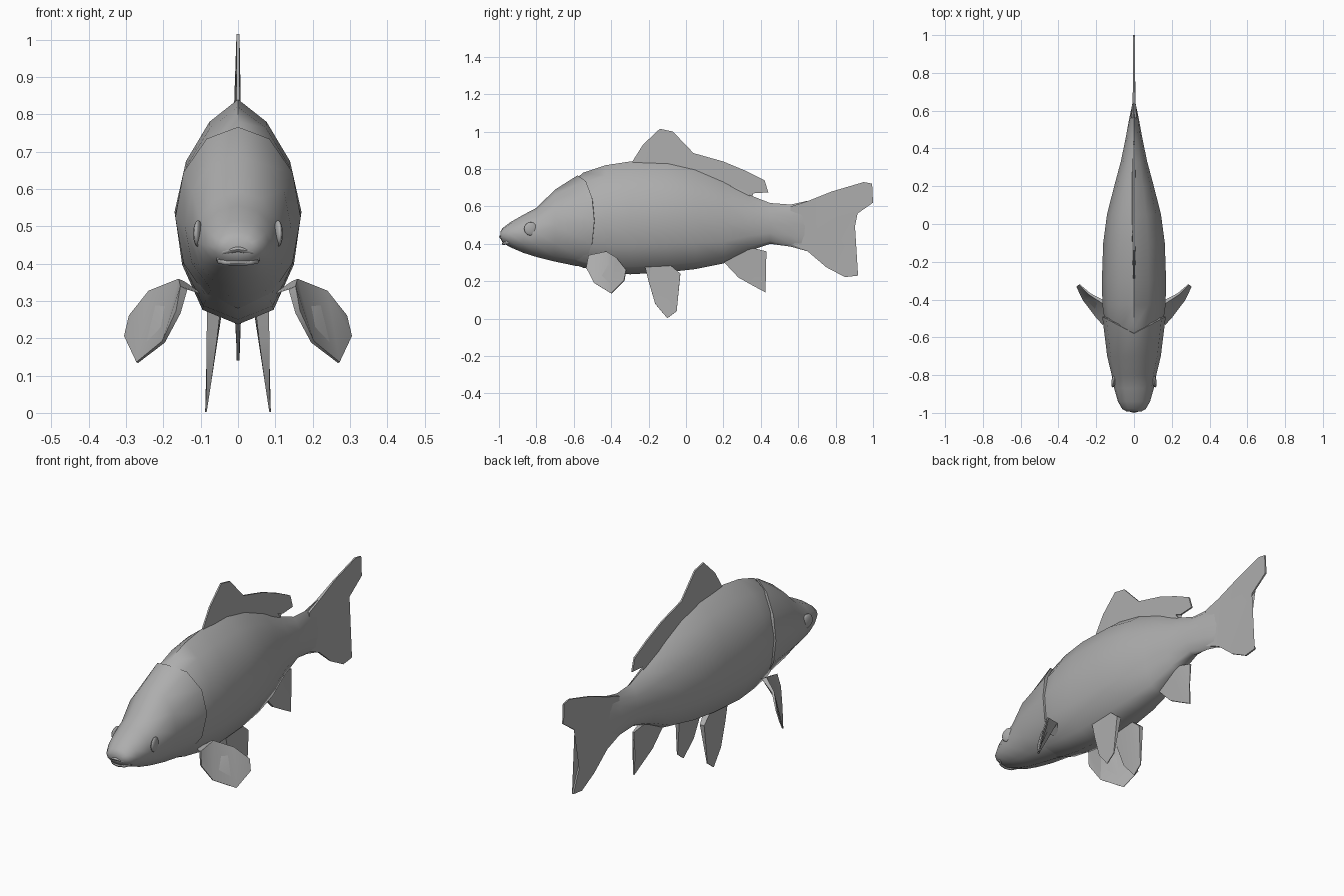
import bpy, bmesh, math
from mathutils import Vector

if "Cube" in bpy.data.objects:
    bpy.data.objects.remove(bpy.data.objects["Cube"])

grey = bpy.data.materials.new("scale grey")
grey.diffuse_color = (0.42, 0.42, 0.42, 1)
grey.use_nodes = True
grey.node_tree.nodes["Principled BSDF"].inputs["Base Color"].default_value = grey.diffuse_color


def finish(name, bm, angle=60):
    bmesh.ops.recalc_face_normals(bm, faces=bm.faces)
    me = bpy.data.meshes.new(name)
    bm.to_mesh(me)
    bm.free()
    ob = bpy.data.objects.new(name, me)
    bpy.context.collection.objects.link(ob)
    me.materials.append(grey)
    bpy.ops.object.select_all(action='DESELECT')
    ob.select_set(True)
    bpy.context.view_layer.objects.active = ob
    bpy.ops.object.shade_smooth_by_angle(angle=math.radians(angle))
    return ob


def loft(name, stations, half, sweep=0.0):
    """Skin rings (y, bottom, top, half width); the last ring may sweep back."""
    section = half + [(-x, z) for x, z in half[-2:0:-1]]
    bm = bmesh.new()
    rings = []
    for i, (y, zb, zt, w) in enumerate(stations):
        mid, h = (zb + zt) / 2, (zt - zb) / 2
        back = sweep if i >= len(stations) - 2 else 0
        rings.append([bm.verts.new((x * w, y + back * abs(x), mid + z * h))
                      for x, z in section])
    n = len(section)
    for a, b in zip(rings, rings[1:]):
        for i in range(n):
            j = (i + 1) % n
            bm.faces.new((a[i], a[j], b[j], b[i]))
    bm.faces.new(rings[0])
    bm.faces.new(rings[-1])
    return finish(name, bm)


def blade(name, pts, side=1):
    """Thin fin from outline points (x, y, z, half thickness)."""
    co = [Vector(p[:3]) for p in pts]
    normal = Vector()
    for a, b in zip(co, co[1:] + co[:1]):
        normal += a.cross(b)
    normal.normalize()
    bm = bmesh.new()
    sides = []
    for s in (1, -1):
        ring = []
        for c, p in zip(co, pts):
            v = c + normal * p[3] * s
            ring.append(bm.verts.new((v.x * side, v.y, v.z)))
        sides.append(ring)
    a, b = sides
    n = len(a)
    for i in range(n):
        j = (i + 1) % n
        bm.faces.new((a[i], a[j], b[j], b[i]))
    caps = [bm.faces.new(a), bm.faces.new(b)]
    bmesh.ops.triangulate(bm, faces=caps)
    return finish(name, bm, 40)


# Body, tapering into the tail root
keeled = [(0, 1), (.45, .8), (.82, .45), (1, 0), (.88, -.47), (.56, -.87), (0, -1)]
loft("body", [
    (-.70, .33, .65, .10), (-.55, .272, .78, .150), (-.43, .25, .82, .167),
    (-.30, .237, .84, .17), (-.10, .248, .835, .163), (.05, .265, .80, .143),
    (.20, .295, .735, .105), (.33, .36, .665, .07), (.45, .40, .618, .045),
    (.56, .385, .61, .025), (.65, .36, .63, .006)], keeled)

# Head with gill covers stepping over the body
rounded = [(0, 1), (.5, .87), (.87, .5), (1, 0), (.87, -.5), (.5, -.87), (0, -1)]
loft("head", [
    (-.992, .43, .465, .04), (-.98, .405, .485, .062), (-.94, .382, .515, .085),
    (-.87, .352, .555, .105), (-.80, .33, .592, .118), (-.70, .305, .69, .142),
    (-.58, .28, .766, .168), (-.575, .31, .73, .13)], rounded, sweep=.09)

# Lips
for name, pts in (
        ("upper_lip", [(-.058, -.95, .412), (-.04, -.98, .432), (0, -.991, .438),
                       (.04, -.98, .432), (.058, -.95, .412)]),
        ("lower_lip", [(-.055, -.948, .408), (-.035, -.968, .403), (0, -.976, .401),
                       (.035, -.968, .403), (.055, -.948, .408)])):
    bm = bmesh.new()
    rings = []
    for x, y, z in pts:
        rings.append([bm.verts.new((x, y + .009 * math.cos(k * math.pi / 3),
                                    z + .008 * math.sin(k * math.pi / 3)))
                      for k in range(6)])
    for a, b in zip(rings, rings[1:]):
        for k in range(6):
            bm.faces.new((a[k], a[k - 1], b[k - 1], b[k]))
    bm.faces.new(rings[0])
    bm.faces.new(rings[-1])
    finish(name, bm)

# Eyes, shallow bulges on the cheeks
for side, label in ((1, "right"), (-1, "left")):
    bm = bmesh.new()
    bmesh.ops.create_uvsphere(bm, u_segments=12, v_segments=8, radius=1)
    eye = finish(label + "_eye", bm)
    eye.scale = (.012, .036, .036)
    eye.location = (side * .107, -.83, .48)
    eye.rotation_euler = (0, 0, side * .17)

# Fins on the centre line
T = .004
dorsal = [(-.29, .835), (-.23, .93), (-.14, 1.015), (-.07, 1.0), (.04, .885),
          (.20, .84), (.32, .79), (.42, .74), (.44, .675), (.36, .67),
          (.32, .685), (.35, .645)]
blade("dorsal_fin", [(0, y, z, T) for y, z in dorsal]
      + [(0, .2, .70, .012), (0, 0, .78, .012), (0, -.2, .80, .008)])

tail = [(.65, .628), (.78, .68), (.95, .73), (.995, .722), (1.0, .62), (.90, .55),
        (.80, .48), (.87, .35), (.92, .23), (.85, .222), (.75, .275), (.65, .36)]
blade("tail_fin", [(0, y, z, .008 if y < .7 else T) for y, z in tail]
      + [(0, .56, .40, .014), (0, .56, .60, .014)])

blade("anal_fin", [(0, .20, .305, .01), (0, .28, .22, .006), (0, .36, .175, T),
                   (0, .425, .14, T), (0, .42, .25, T), (0, .43, .36, T),
                   (0, .37, .375, .012), (0, .32, .38, .015)])

# Paired fins
for side, label in ((1, "right"), (-1, "left")):
    blade(label + "_pectoral_fin", [
        (.10, -.47, .32, .012), (.145, -.515, .335, .012), (.16, -.53, .27, .008),
        (.20, -.49, .19, .005), (.27, -.40, .135, .003), (.303, -.33, .205, .003),
        (.29, -.32, .26, .003), (.235, -.37, .325, .006), (.15, -.42, .355, .012)], side)
    blade(label + "_pelvic_fin", [
        (.065, -.22, .28, .018), (.07, -.20, .20, .014), (.078, -.165, .08, .006),
        (.086, -.10, .002, .002), (.085, -.05, .04, .002), (.07, -.03, .24, .012),
        (.06, -.09, .29, .02)], side)
